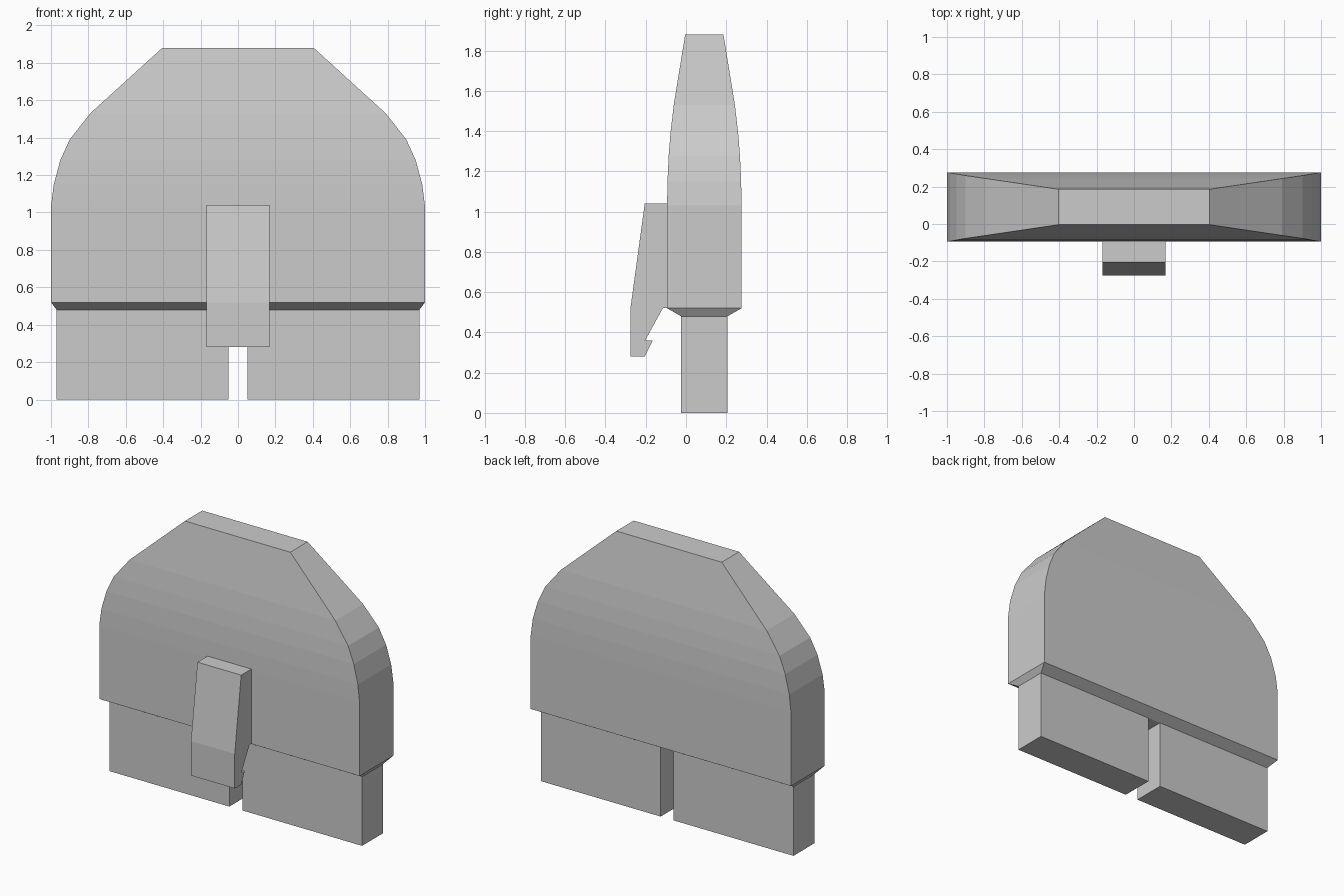
import bpy, bmesh

if "Cube" in bpy.data.objects:
    bpy.data.objects.remove(bpy.data.objects["Cube"])

CY = 0.091  # depth centre of the housing


def finish(name, bm):
    bmesh.ops.recalc_face_normals(bm, faces=bm.faces[:])
    mesh = bpy.data.meshes.new(name)
    bm.to_mesh(mesh)
    bm.free()
    obj = bpy.data.objects.new(name, mesh)
    bpy.context.collection.objects.link(obj)
    return obj


def bridge(bm, rings):
    """Skin a stack of equal-length vertex rings and cap both ends."""
    for a, b in zip(rings, rings[1:]):
        n = len(a)
        for i in range(n):
            j = (i + 1) % n
            bm.faces.new((a[i], a[j], b[j], b[i]))
    bm.faces.new(rings[0])
    bm.faces.new(rings[-1])


def loft(name, levels):
    """Stack of rectangles: (z, x_min, x_max, half depth)."""
    bm = bmesh.new()
    rings = []
    for z, x0, x1, d in levels:
        corners = ((x0, -d), (x1, -d), (x1, d), (x0, d))
        rings.append([bm.verts.new((x, CY + y, z)) for x, y in corners])
    bridge(bm, rings)
    return finish(name, bm)


# Housing: chamfered lip, straight walls, rounded shoulders, tapered top
shape = [(0.48, 0.97, 0.115), (0.52, 1.0, 0.185), (1.03, 1.0, 0.185),
         (1.15, 0.985, 0.183), (1.28, 0.95, 0.177), (1.39, 0.90, 0.168),
         (1.53, 0.79, 0.152), (1.88, 0.405, 0.095)]
loft("housing", [(z, -w, w, d) for z, w, d in shape])

# Two plug blocks with a slot between them
for side, name in ((-1, "left_plug_block"), (1, "right_plug_block")):
    x0, x1 = sorted((side * 0.05, side * 0.97))
    loft(name, [(0.0, x0, x1, 0.115), (0.48, x0, x1, 0.115)])

# Latch on the front: hooked side profile (y, z) extruded across x
profile = [(-0.094, 1.04), (-0.205, 1.04), (-0.276, 0.52), (-0.276, 0.28),
           (-0.205, 0.28), (-0.165, 0.36), (-0.203, 0.36), (-0.115, 0.52),
           (-0.094, 0.52)]
bm = bmesh.new()
bridge(bm, [[bm.verts.new((x, y, z)) for y, z in profile]
            for x in (-0.168, 0.168)])
finish("latch", bm)
